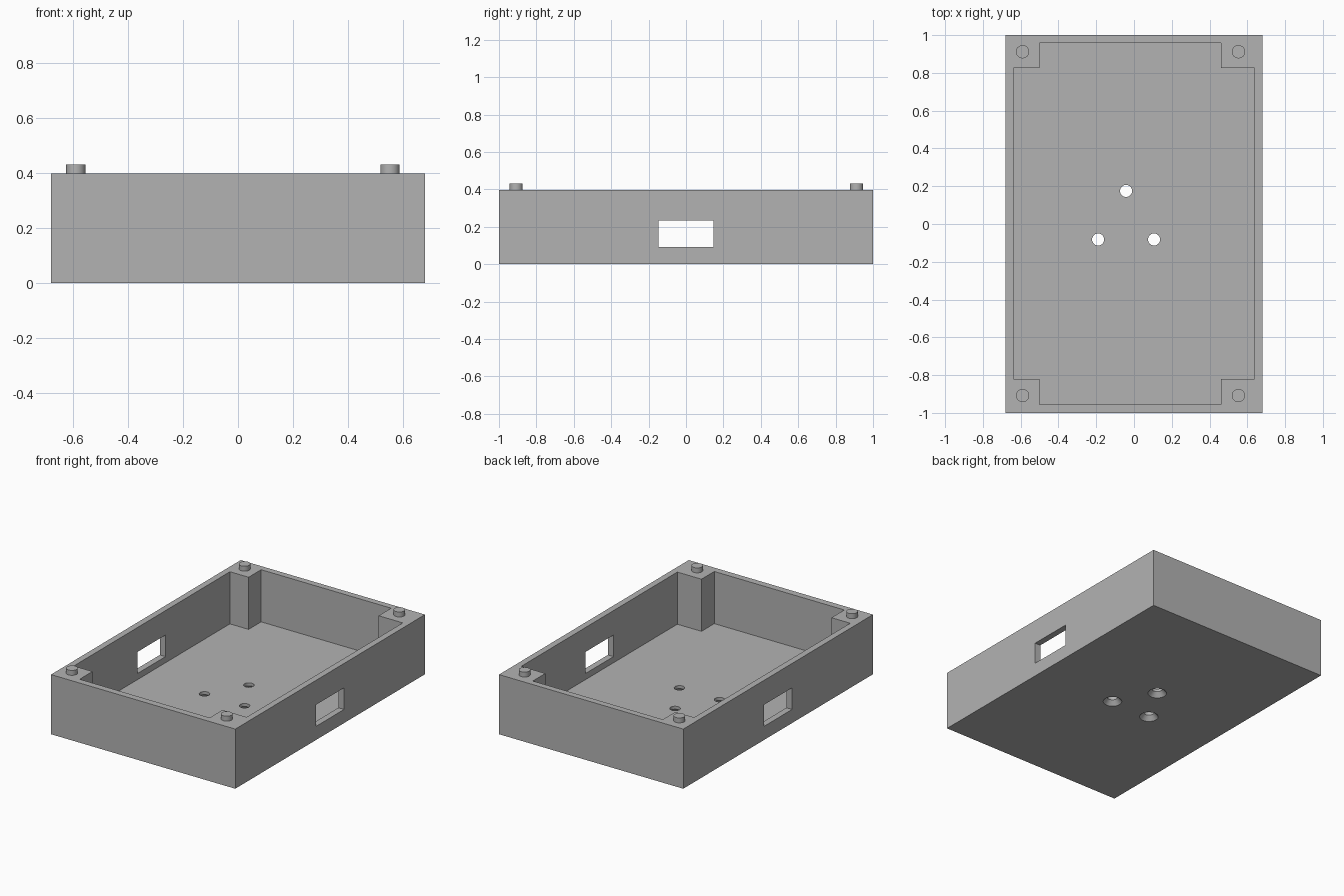
import bpy
import bmesh

cube = bpy.data.objects.get("Cube")
if cube:
    bpy.data.objects.remove(cube, do_unlink=True)

HX, HY, TOP, FLOOR = 0.68, 1.0, 0.398, 0.05

grey = bpy.data.materials.new("plain_grey")
grey.use_nodes = True
colour = (0.45, 0.45, 0.45, 1)
grey.diffuse_color = colour
grey.node_tree.nodes["Principled BSDF"].inputs["Base Color"].default_value = colour


def add_object(name, bm):
    bmesh.ops.recalc_face_normals(bm, faces=bm.faces)
    mesh = bpy.data.meshes.new(name)
    bm.to_mesh(mesh)
    bm.free()
    mesh.materials.append(grey)
    obj = bpy.data.objects.new(name, mesh)
    bpy.context.collection.objects.link(obj)
    return obj


def loft(name, rings):
    """Closed solid through matching rings of points, capped at both ends."""
    bm = bmesh.new()
    loops = [[bm.verts.new(p) for p in ring] for ring in rings]
    for a, b in zip(loops, loops[1:]):
        for i in range(len(a)):
            j = (i + 1) % len(a)
            bm.faces.new((a[i], a[j], b[j], b[i]))
    bm.faces.new(loops[0])
    bm.faces.new(loops[-1])
    return add_object(name, bm)


def prism(name, outline, z0, z1):
    return loft(name, [[(x, y, z) for x, y in outline] for z in (z0, z1)])


def rectangle(x0, x1, y0, y1):
    return [(x0, y0), (x1, y0), (x1, y1), (x0, y1)]


def turned(name, centre, profile, sides=32):
    """Round solid from (radius, z) pairs."""
    from math import cos, sin, tau
    cx, cy = centre
    return loft(name, [[(cx + r * cos(tau * i / sides), cy + r * sin(tau * i / sides), z)
                        for i in range(sides)] for r, z in profile])


def smooth(obj):
    bpy.ops.object.select_all(action="DESELECT")
    obj.select_set(True)
    bpy.context.view_layer.objects.active = obj
    bpy.ops.object.shade_smooth_by_angle(angle=0.6)


# Outer block of the tray
case = prism("case_body", rectangle(-HX, HX, -HY, HY), 0, TOP)

# Cavity outline, stepping in around the four corner posts
ix, iy0, iy1 = 0.638, -0.955, 0.958
px0, px1, py0, py1 = -0.50, 0.46, -0.82, 0.826
cavity = [(px0, iy0), (px1, iy0), (px1, py0), (ix, py0), (ix, py1), (px1, py1),
          (px1, iy1), (px0, iy1), (px0, py1), (-ix, py1), (-ix, py0), (px0, py0)]
cutters = [prism("cavity_cutter", cavity, FLOOR, TOP + 0.1)]

# Slot through both long side walls
cutters.append(prism("slot_cutter", rectangle(-1, 1, -0.147, 0.147), 0.091, 0.235))

# Countersunk screw holes in the floor
for centre in ((-0.042, 0.175), (-0.19, -0.082), (0.106, -0.082)):
    cutters.append(turned("hole_cutter", centre,
                          [(0.067, -0.01), (0.032, 0.03), (0.032, 0.08)]))

for cutter in cutters:
    mod = case.modifiers.new("cut", "BOOLEAN")
    mod.operation = "DIFFERENCE"
    mod.solver = "EXACT"
    mod.object = cutter

# Bake the cuts and drop the cutters
bpy.context.view_layer.update()
evaluated = case.evaluated_get(bpy.context.evaluated_depsgraph_get())
cut_mesh = bpy.data.meshes.new_from_object(evaluated)
case.modifiers.clear()
case.data = cut_mesh
for cutter in cutters:
    bpy.data.objects.remove(cutter, do_unlink=True)
smooth(case)

# Locating pegs on the corner posts
for side, x in (("right", -0.59), ("left", 0.553)):
    for end, y in (("front", -0.908), ("back", 0.912)):
        smooth(turned(f"peg_{end}_{side}", (x, y), [(0.035, TOP), (0.035, 0.431)]))
